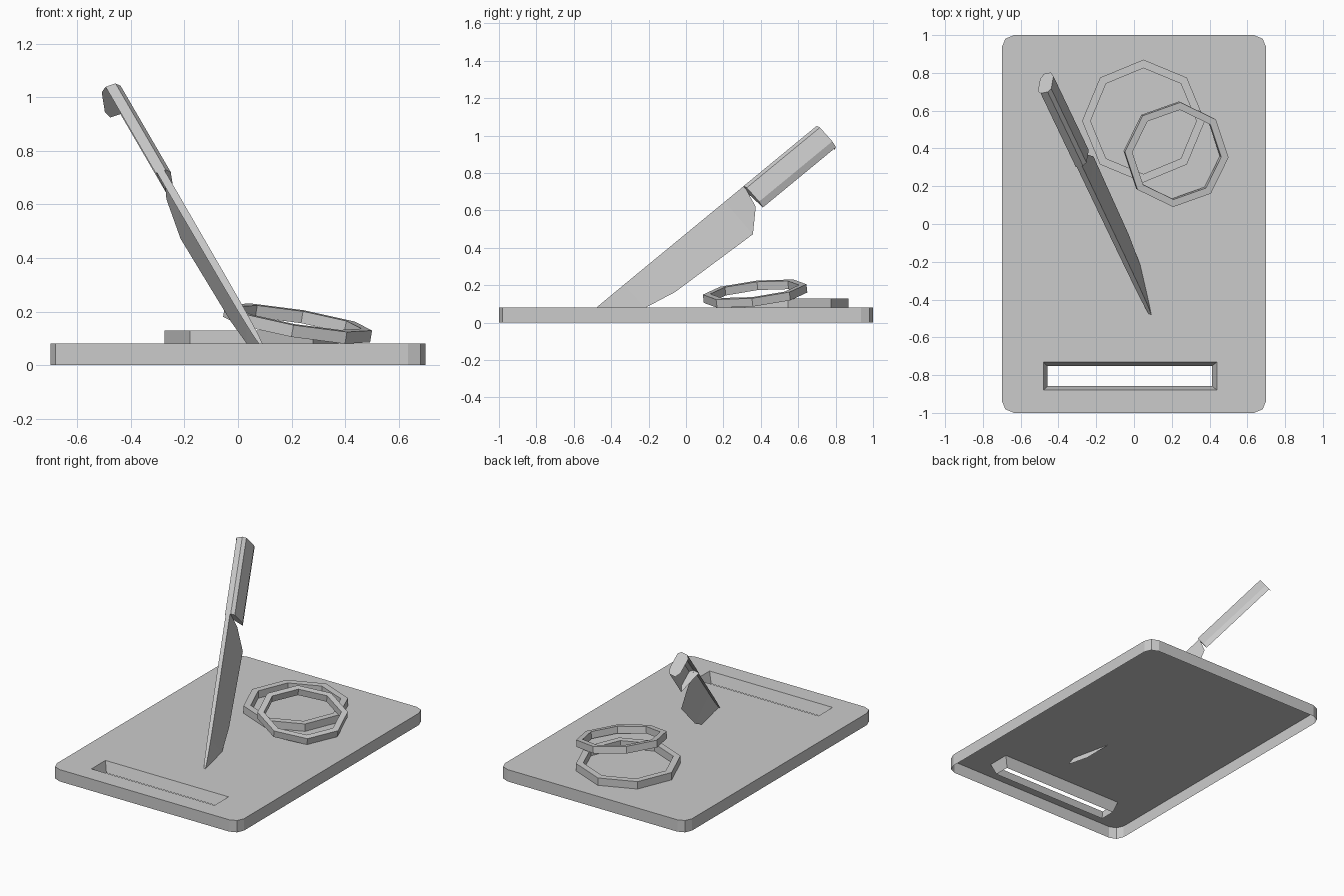
import bpy, bmesh
from math import cos, sin, pi, radians
from mathutils import Vector, Matrix

if "Cube" in bpy.data.objects:
    bpy.data.objects.remove(bpy.data.objects["Cube"])


def finish(bm, name, matrix=None):
    if matrix is not None:
        bm.transform(matrix)
    bmesh.ops.recalc_face_normals(bm, faces=bm.faces[:])
    me = bpy.data.meshes.new(name)
    bm.to_mesh(me)
    bm.free()
    ob = bpy.data.objects.new(name, me)
    bpy.context.collection.objects.link(ob)
    return ob


def loop(bm, pts):
    return [bm.verts.new(p) for p in pts]


def bridge(bm, a, b, closed=True):
    n = len(a)
    for i in range(n if closed else n - 1):
        j = (i + 1) % n
        bm.faces.new((a[i], a[j], b[j], b[i]))


# Cutting board: rounded slab, open underneath, with a tapered grip slot
H = 0.08


def rounded_rect(hx, hy, r, seg):
    pts = []
    for k, (sx, sy) in enumerate(((1, 1), (-1, 1), (-1, -1), (1, -1))):
        for i in range(seg + 1):
            a = pi / 2 * (k + i / seg)
            pts.append((sx * (hx - r) + r * cos(a), sy * (hy - r) + r * sin(a)))
    return pts


def rect(x0, x1, y0, y1, z):
    return [(x0, y0, z), (x1, y0, z), (x1, y1, z), (x0, y1, z)]


bm = bmesh.new()
outline = rounded_rect(0.70, 1.0, 0.065, 2)
low = loop(bm, [(x, y, 0) for x, y in outline])
top = loop(bm, [(x, y, H) for x, y in outline])
slot_top = loop(bm, rect(-0.48, 0.44, -0.88, -0.73, H))
slot_low = loop(bm, rect(-0.457, 0.412, -0.857, -0.753, 0.01))
bridge(bm, low, top)
bridge(bm, slot_top, slot_low)
rim = [e for e in bm.edges if all(abs(v.co.z - H) < 1e-6 for v in e.verts)]
bmesh.ops.triangle_fill(bm, edges=rim, use_beauty=True)
finish(bm, "cutting_board")


# Eight-sided rings
def ring(name, r_out, r_in, height, matrix):
    bm = bmesh.new()
    loops = [loop(bm, [(r * cos(k * pi / 4), r * sin(k * pi / 4), z) for k in range(8)])
             for r, z in ((r_out, 0), (r_out, height), (r_in, height), (r_in, 0))]
    for i in range(4):
        bridge(bm, loops[i], loops[(i + 1) % 4])
    return finish(bm, name, matrix)


ring("large_ring", 0.325, 0.28, 0.05, Matrix.Translation((0.05, 0.545, H)))
tilt = Vector((0.168, -0.112, 1)).to_track_quat('Z', 'Y').to_matrix().to_4x4()
# Remove any twist so the first corner lies close to the x axis
d = tilt @ Vector((1, 0, 0))
twist = Vector((1, 0)).angle_signed(Vector((d.x, d.y)))
ring("leaning_ring", 0.279, 0.239, 0.045,
     Matrix.Translation((0.219, 0.372, 0.133)) @ tilt
     @ Matrix.Rotation(twist - radians(3.5), 4, 'Z'))

# Knife frame: s runs tip to handle, w spine to edge, m across the blade
s = Vector((-0.3465, 0.725, 0.5965)).normalized()
w = Vector((0.117, 0.665, -0.739))
w = (w - s * w.dot(s)).normalized()
m = w.cross(s).normalized()
if m.x < 0:
    m = -m
frame = Matrix.Translation((0.085, -0.478, 0.08)) @ Matrix((s, w, m)).transposed().to_4x4()

# Blade: wedge with a flat spine, open on its hidden side
bm = bmesh.new()
spine = [(-0.05, 0.003), (0.06, 0.01), (0.20, 0.013), (0.39, 0.014), (0.943, 0.015), (1.085, 0.015)]
edge = [(-0.045, 0.012), (0.06, 0.105), (0.204, 0.167), (0.392, 0.204), (0.943, 0.23), (1.06, 0.125)]
back = loop(bm, [(t, 0, -h) for t, h in spine])
front = loop(bm, [(t, 0, h) for t, h in spine])
cut = loop(bm, [(t, u, 0) for t, u in edge])
bridge(bm, back, front, False)
bridge(bm, front, cut, False)
finish(bm, "knife_blade", frame)

# Handle: chamfered shell, open on its hidden side, with a full butt cap
section = [(0, -0.02), (0, 0.02), (0.02, 0.038), (0.12, 0.038), (0.155, 0.02),
           (0.155, -0.02), (0.12, -0.038), (0.02, -0.038)]
bm = bmesh.new()
near = loop(bm, [(1.08, u, v) for u, v in section[:5]])
far = loop(bm, [(1.62, u, v) for u, v in section])
bridge(bm, near, far[:5], False)
bm.faces.new(near)
bm.faces.new(far)
finish(bm, "knife_handle", frame)
